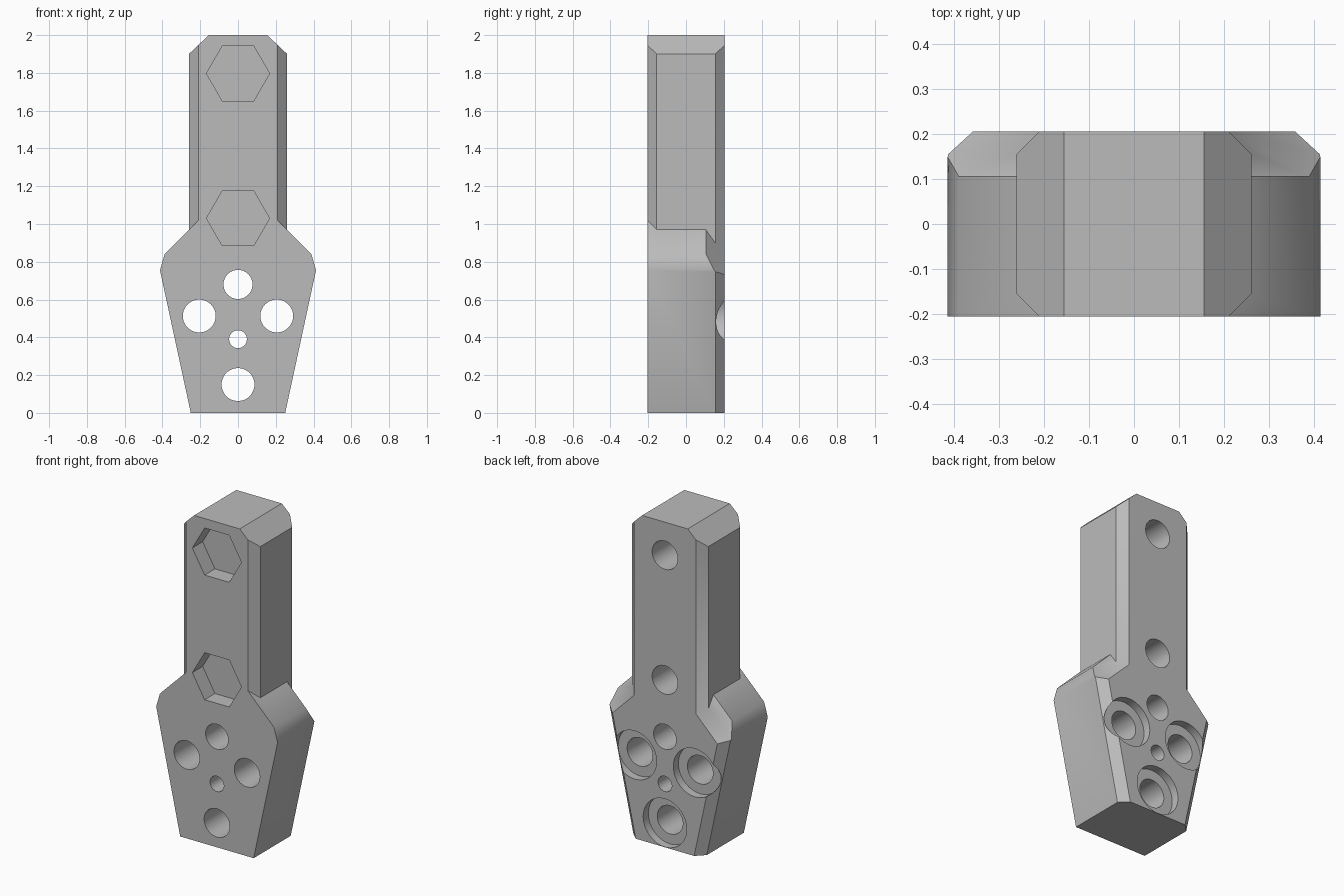
import bpy, bmesh, math
from mathutils import Vector

if "Cube" in bpy.data.objects:
    bpy.data.objects.remove(bpy.data.objects["Cube"], do_unlink=True)

HALF = 0.205  # half depth

grey = bpy.data.materials.new("neutral grey")
grey.use_nodes = True
colour = (0.5, 0.5, 0.5, 1)
grey.diffuse_color = colour
grey.node_tree.nodes["Principled BSDF"].inputs["Base Color"].default_value = colour


def prism(name, outline, y0, y1):
    """Extrude an (x, z) outline along y."""
    bm = bmesh.new()
    face = bm.faces.new([bm.verts.new((x, y0, z)) for x, z in outline])
    new = bmesh.ops.extrude_face_region(bm, geom=[face])["geom"]
    bmesh.ops.translate(bm, vec=(0, y1 - y0, 0),
                        verts=[v for v in new if isinstance(v, bmesh.types.BMVert)])
    bmesh.ops.recalc_face_normals(bm, faces=bm.faces)
    mesh = bpy.data.meshes.new(name)
    bm.to_mesh(mesh)
    bm.free()
    mesh.materials.append(grey)
    obj = bpy.data.objects.new(name, mesh)
    bpy.context.collection.objects.link(obj)
    return obj


def slice_off(obj, planes):
    """Cut away everything in front of each (point, normal) plane and cap it."""
    bm = bmesh.new()
    bm.from_mesh(obj.data)
    for point, normal in planes:
        cut = bmesh.ops.bisect_plane(bm, geom=bm.verts[:] + bm.edges[:] + bm.faces[:],
                                     plane_co=point, plane_no=normal, clear_outer=True)
        edges = [e for e in cut["geom_cut"] if isinstance(e, bmesh.types.BMEdge)]
        bmesh.ops.contextual_create(bm, geom=edges)
    bmesh.ops.recalc_face_normals(bm, faces=bm.faces)
    bm.to_mesh(obj.data)
    bm.free()


def boolean(target, tool, operation):
    mod = target.modifiers.new(operation.lower(), "BOOLEAN")
    mod.operation, mod.solver, mod.object = operation, "EXACT", tool
    bpy.context.view_layer.objects.active = target
    bpy.ops.object.modifier_apply(modifier=mod.name)
    bpy.data.objects.remove(tool, do_unlink=True)


def drill(target, x, z, radius, y0, y1, sides=48):
    ring = [(x + radius * math.cos(math.tau * i / sides),
             z + radius * math.sin(math.tau * i / sides)) for i in range(sides)]
    cutter = prism("cutter", ring, y0, y1)
    cutter.hide_render = True
    boolean(target, cutter, "DIFFERENCE")


def mirrored(points):
    return points + [(-x, z) for x, z in reversed(points)]


# Wide lower body with chamfered back edges
bottom, hip, shoulder = (0.25, 0), (0.413, 0.755), (0.388, 0.842)
body = prism("bracket", mirrored([bottom, hip, shoulder, (0.1, 1.13)]), -HALF, HALF)
flank = Vector((hip[1], 0, -hip[0] + bottom[0])).normalized()
slope = Vector((1, 0, 1)).normalized()
back = Vector((0, 1, 0))
planes = []
for s in (1, -1):
    for (x, z), n, size in ((bottom, flank, 0.05), (shoulder, slope, 0.1)):
        planes.append((Vector((s * x, HALF - size, z)),
                       (Vector((s * n.x, 0, n.z)) + back).normalized()))
slice_off(body, planes)

# Upright arm with chamfered top and vertical edges
arm = prism("arm", mirrored([(0.26, 0.62), (0.26, 1.9), (0.155, 2)]), -HALF, HALF)
slice_off(arm, [(Vector((sx * 0.26, sy * (HALF - 0.05), 0)), Vector((sx, sy, 0)).normalized())
                for sx in (1, -1) for sy in (1, -1)])
boolean(body, arm, "UNION")

# Mounting holes through the body, three of them counterbored at the back
for x, z, radius, counterbored in ((0, 0.68, 0.077, False), (0, 0.39, 0.047, False),
                                   (0, 0.15, 0.087, True), (0.205, 0.513, 0.087, True),
                                   (-0.205, 0.513, 0.087, True)):
    drill(body, x, z, radius, -0.3, 0.3)
    if counterbored:
        drill(body, x, z, 0.148, HALF - 0.05, 0.3)

# Hexagonal nut pockets at the front, blind bolt holes at the back
for z in (1.03, 1.797):
    drill(body, 0, z, 0.167, -0.3, -HALF + 0.1, sides=6)
    drill(body, 0, z, 0.087, -HALF + 0.12, 0.3)

bpy.ops.object.select_all(action="DESELECT")
body.select_set(True)
bpy.context.view_layer.objects.active = body
bpy.ops.object.shade_smooth_by_angle(angle=math.radians(32))
